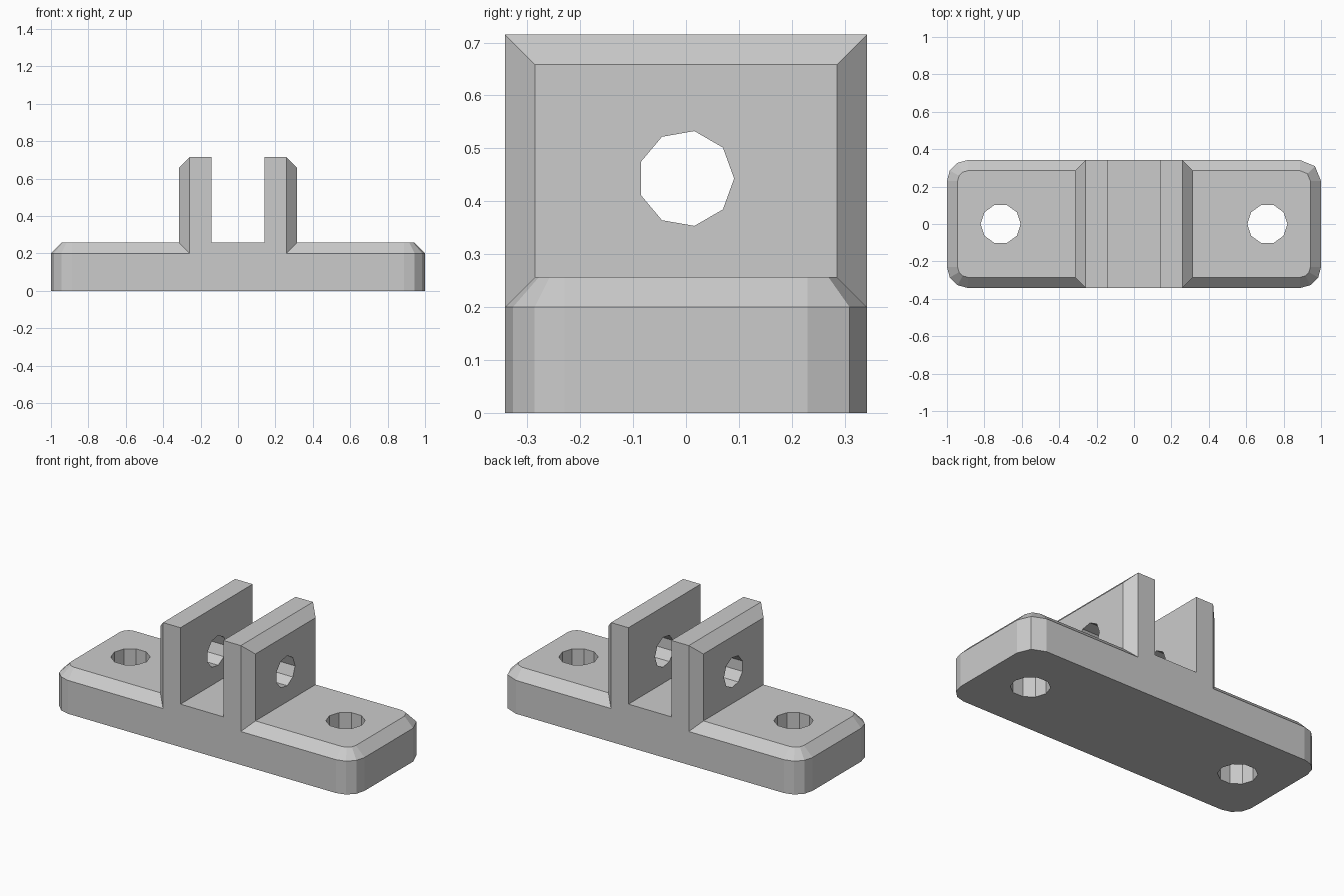
import bpy, bmesh
from math import sin, cos, pi

if "Cube" in bpy.data.objects:
    bpy.data.objects.remove(bpy.data.objects["Cube"])

BEVEL = 0.057
HALF_Y = 0.342
BASE_TOP = 0.257


def loft(name, loops):
    """Closed solid through loops with equal point counts."""
    bm = bmesh.new()
    rings = [[bm.verts.new(p) for p in loop] for loop in loops]
    n = len(rings[0])
    for a, b in zip(rings, rings[1:]):
        for i in range(n):
            j = (i + 1) % n
            bm.faces.new((a[i], a[j], b[j], b[i]))
    bm.faces.new(rings[0][::-1])
    bm.faces.new(rings[-1])
    bmesh.ops.recalc_face_normals(bm, faces=bm.faces)
    mesh = bpy.data.meshes.new(name)
    bm.to_mesh(mesh)
    bm.free()
    obj = bpy.data.objects.new(name, mesh)
    bpy.context.collection.objects.link(obj)
    return obj


def rounded_rect(z, inset=0.0, radius=0.112):
    r = radius - inset
    cx, cy = 1 - radius, HALF_Y - radius
    pts = []
    # one corner is coarser than the other three
    for k, (sx, sy, seg) in enumerate([(1, 1, 2), (-1, 1, 3), (-1, -1, 3), (1, -1, 3)]):
        for i in range(seg + 1):
            a = (k + i / seg) * pi / 2
            pts.append((sx * cx + r * cos(a), sy * cy + r * sin(a), z))
    return pts


def section(x, y, z0, z1):
    return [(x, -y, z0), (x, y, z0), (x, y, z1), (x, -y, z1)]


def boolean(target, tool, operation):
    tool.hide_render = True
    mod = target.modifiers.new(tool.name, 'BOOLEAN')
    mod.operation = operation
    mod.solver = 'EXACT'
    mod.object = tool
    bpy.context.view_layer.objects.active = target
    bpy.ops.object.modifier_apply(modifier=mod.name)
    bpy.data.objects.remove(tool, do_unlink=True)


# Base plate with rounded corners and chamfered top
bracket = loft("clevis_bracket", [rounded_rect(0), rounded_rect(BASE_TOP - BEVEL),
                                  rounded_rect(BASE_TOP, BEVEL)])

# Upright block with chamfered outer faces
lugs = loft("lugs", [
    section(-0.315, HALF_Y - BEVEL, 0.08, 0.715 - BEVEL),
    section(-0.258, HALF_Y, 0.08, 0.715),
    section(0.258, HALF_Y, 0.08, 0.715),
    section(0.315, HALF_Y - BEVEL, 0.08, 0.715 - BEVEL)])
boolean(bracket, lugs, 'UNION')

# Slot that splits the block into two lugs
slot = loft("slot", [section(x, 0.6, BASE_TOP, 1.0) for x in (-0.142, 0.142)])
boolean(bracket, slot, 'DIFFERENCE')

# Pin hole through both lugs
pin = [(0.091 * cos(2 * pi * i / 9), 0.443 + 0.091 * sin(2 * pi * i / 9)) for i in range(9)]
boolean(bracket, loft("pin_hole", [[(x, y, z) for y, z in pin] for x in (-0.6, 0.6)]), 'DIFFERENCE')

# Mounting holes through the base
for s in (-1, 1):
    ring = [(s * 0.713 + 0.107 * cos(pi * i / 5), 0.107 * sin(pi * i / 5)) for i in range(10)]
    boolean(bracket, loft("bolt_hole", [[(x, y, z) for x, y in ring] for z in (-0.2, 0.5)]), 'DIFFERENCE')
